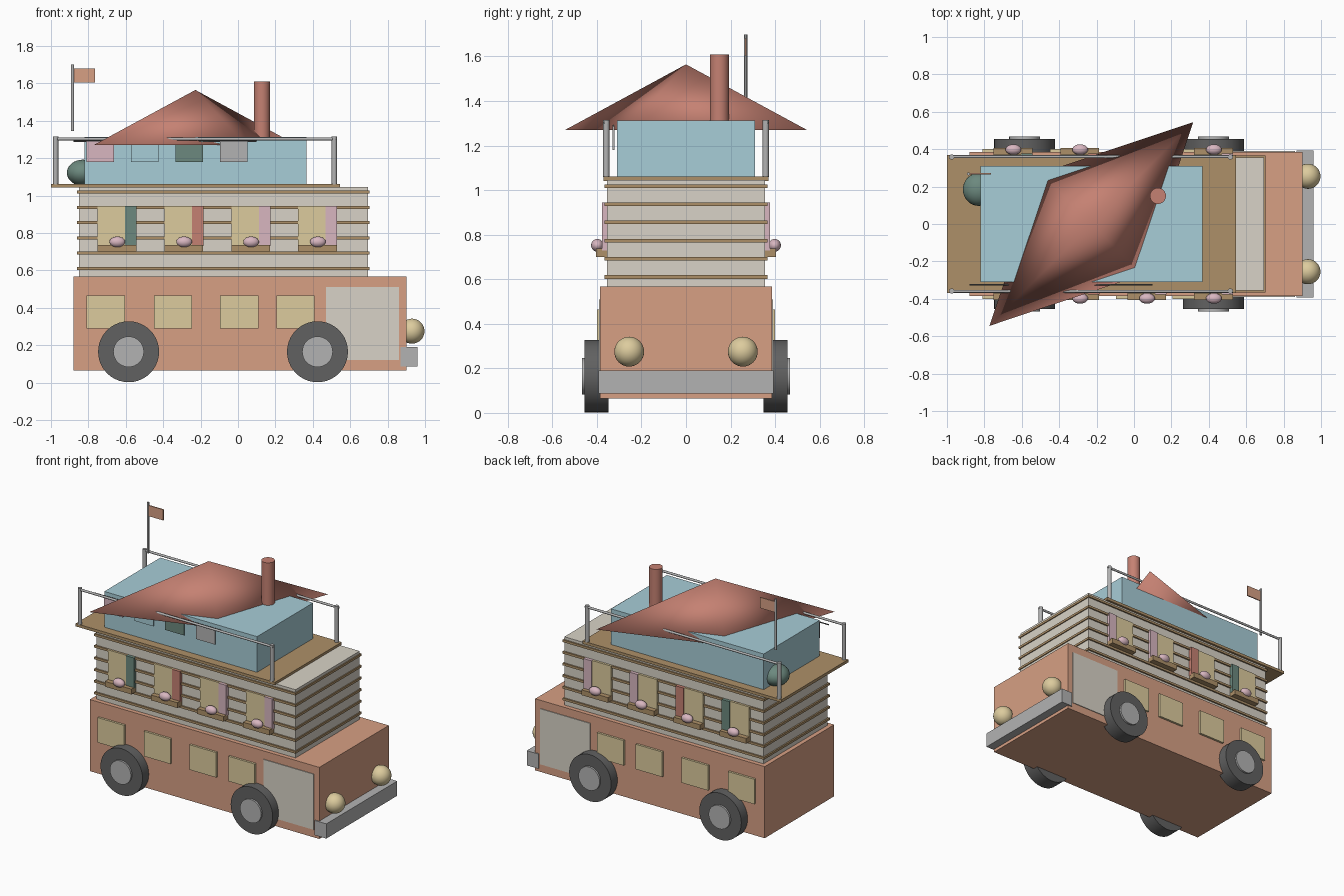
import bpy, math
from mathutils import Matrix

if "Cube" in bpy.data.objects:
    bpy.data.objects.remove(bpy.data.objects["Cube"])

mats = {}
COL = dict(salmon=(.68, .35, .23), cream=(.69, .65, .57), wood=(.42, .28, .14), blue=(.39, .61, .68),
           red=(.56, .22, .17), yellow=(.72, .60, .34), green=(.15, .25, .21), pink=(.69, .47, .53),
           tyre=(.12, .12, .12), grey=(.45, .45, .45))


def paint(ob, name, col):
    ob.name = name
    if col not in mats:
        mats[col] = bpy.data.materials.new(col)
        mats[col].diffuse_color = (*COL[col], 1)
    ob.data.materials.append(mats[col])
    return ob


def box(name, col, x0, x1, y0, y1, z0, z1):
    bpy.ops.mesh.primitive_cube_add(size=1)
    ob = bpy.context.object
    ob.data.transform(Matrix.Translation(((x0 + x1) / 2, (y0 + y1) / 2, (z0 + z1) / 2))
                      @ Matrix.Diagonal((x1 - x0, y1 - y0, z1 - z0, 1)))
    return paint(ob, name, col)


def rod(name, col, centre, r, length, axis='Z', verts=24):
    rot = {'X': (0, math.pi / 2, 0), 'Y': (math.pi / 2, 0, 0), 'Z': (0, 0, 0)}[axis]
    bpy.ops.mesh.primitive_cylinder_add(vertices=verts, radius=r, depth=length, location=centre, rotation=rot)
    bpy.ops.object.shade_smooth_by_angle()
    return paint(bpy.context.object, name, col)


def ball(name, col, centre, radii):
    bpy.ops.mesh.primitive_uv_sphere_add(segments=32, ring_count=16, radius=1, location=centre)
    bpy.context.object.scale = radii
    bpy.ops.object.shade_smooth()
    return paint(bpy.context.object, name, col)


def side_box(name, col, s, x0, x1, inner, outer, z0, z1):
    box(name, col, x0, x1, min(s * inner, s * outer), max(s * inner, s * outer), z0, z1)


# Stacked body: bus base, clad middle floor, deck, top room
box("lower_body", "salmon", -.88, .90, -.385, .385, .065, .567)
box("middle_floor", "cream", -.85, .695, -.355, .355, .567, 1.045)
for z in (.61, .692, .773, .855, .937, 1.018):
    box("cladding_strip", "wood", -.86, .702, -.365, .365, z - .008, z + .008)
box("deck", "wood", -1.0, .545, -.37, .37, 1.042, 1.062)
box("top_room", "blue", -.82, .365, -.31, .31, 1.06, 1.312)

# Both long sides
for s in (-1, 1):
    side_box("door", "cream", s, .47, .86, .37, .39, .12, .51)
    for x in (-.81, -.45, -.095, .205):
        side_box("lower_window", "yellow", s, x, x + .205, .37, .40, .29, .465)
    for x, col in zip((-.75, -.393, -.035, .322), ("green", "red", "pink", "pink")):
        side_box("upper_window", "yellow", s, x, x + .15, .345, .371, .73, .945)
        side_box("shutter", col, s, x + .147, x + .208, .345, .378, .73, .945)
        side_box("flower_box", "wood", s, x, x + .207, .345, .405, .70, .737)
        ball("flowers", "pink", (x + .105, s * .398, .752), (.042, .028, .029))
    # Wheels
    for x in (-.585, .425):
        rod("tyre", "tyre", (x, s * .402, .165), .163, .106, 'Y', 40)
        rod("hub", "grey", (x, s * .415, .165), .082, .106, 'Y', 32)
    # Headlight and railing
    ball("headlight", "yellow", (.93, s * .255, .275), (.067,) * 3)
    for x in (-.975, .515):
        rod("rail_post", "grey", (x, s * .358, 1.187), .014, .255)
    rod("hand_rail", "grey", (-.225, s * .36, 1.303), .008, 1.51, 'X', 12)

box("bumper", "grey", .87, .96, -.393, .393, .087, .19)

# Four-sided roof, stretched along the deck's diagonal
bpy.ops.mesh.primitive_cone_add(vertices=4, radius1=1, depth=.295)
roof = paint(bpy.context.object, "roof", "red")
roof.data.transform(Matrix.Translation((-.228, 0, 1.417)) @ Matrix.Rotation(math.pi / 4, 4, 'Z')
                    @ Matrix.Diagonal((.77, .384, 1, 1)))
bpy.ops.object.shade_smooth()

# Chimney, shrub, flag
rod("chimney", "red", (.128, .15, 1.45), .043, .32)
ball("shrub", "green", (-.83, .185, 1.122), (.085, .088, .07))
rod("flag_pole", "grey", (-.885, .268, 1.522), .008, .355, 'Z', 12)
box("flag", "salmon", -.88, -.765, .264, .272, 1.605, 1.68)

# Washing line
rod("washing_line", "tyre", (-.39, -.326, 1.29), .004, .98, 'X', 8)
for x, col in zip((-.81, -.573, -.335, -.095), ("pink", "blue", "green", "grey")):
    box("washing", col, x, x + .147, -.33, -.322, 1.18, 1.29)

for m in bpy.data.materials:
    if m.users and not m.is_grease_pencil:
        m.use_nodes = True
        m.node_tree.nodes["Principled BSDF"].inputs["Base Color"].default_value = m.diffuse_color
